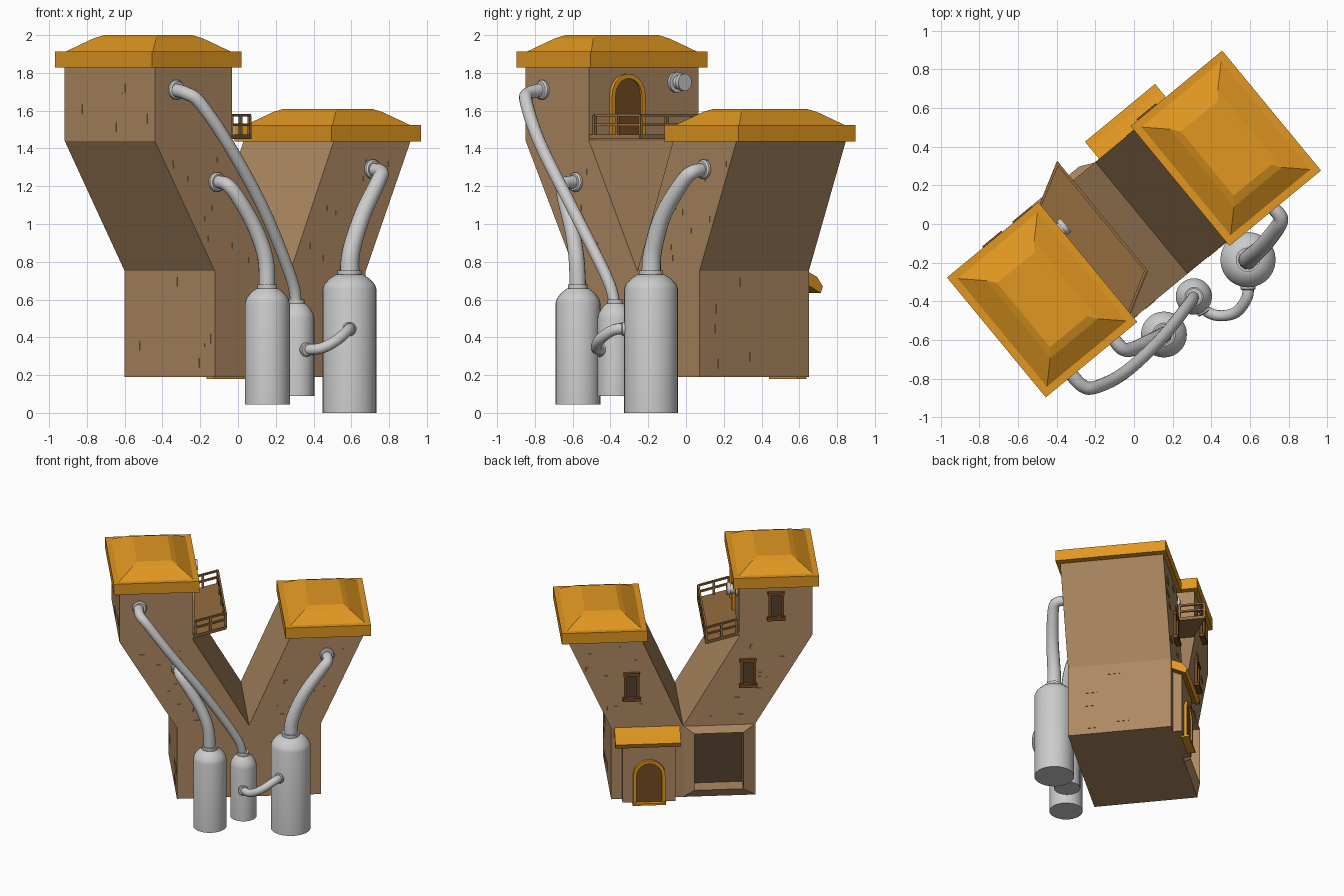
import bpy, bmesh, math, random
from mathutils import Vector, Matrix

if "Cube" in bpy.data.objects:
    bpy.data.objects.remove(bpy.data.objects["Cube"])

random.seed(4)
TURN = Matrix.Rotation(math.radians(39.5), 4, 'Z')   # the house stands turned on the grid


def mat(name, col):
    m = bpy.data.materials.new(name)
    m.diffuse_color = (*col, 1)
    m.use_nodes = True
    m.node_tree.nodes["Principled BSDF"].inputs["Base Color"].default_value = m.diffuse_color
    return m


STONE = mat("stone", (0.42, 0.25, 0.12))
ORANGE = mat("orange_tile", (0.75, 0.31, 0.015))
WOOD = mat("wood", (0.17, 0.07, 0.015))
RAIL = mat("rail_wood", (0.30, 0.15, 0.05))
DARK = mat("dark_inside", (0.09, 0.05, 0.025))


def finish(name, bm, material=None, turn=True, smooth=False):
    bmesh.ops.recalc_face_normals(bm, faces=bm.faces)
    if turn:
        bm.transform(TURN)
    me = bpy.data.meshes.new(name)
    bm.to_mesh(me)
    bm.free()
    ob = bpy.data.objects.new(name, me)
    bpy.context.collection.objects.link(ob)
    if material:
        me.materials.append(material)
    if smooth:
        bpy.ops.object.select_all(action='DESELECT')
        bpy.context.view_layer.objects.active = ob
        ob.select_set(True)
        bpy.ops.object.shade_smooth_by_angle(angle=math.radians(35))
    return ob


def loft(name, rings, material=None, caps=(True, True), closed=False, **kw):
    """Skin a list of equal-length point rings."""
    bm = bmesh.new()
    vs = [[bm.verts.new(p) for p in r] for r in rings]
    pairs = list(zip(vs, vs[1:])) + ([(vs[-1], vs[0])] if closed else [])
    n = len(vs[0])
    for a, b in pairs:
        for i in range(n):
            j = (i + 1) % n
            bm.faces.new((a[i], a[j], b[j], b[i]))
    if not closed:
        if caps[0]:
            bm.faces.new(vs[0])
        if caps[1]:
            bm.faces.new(vs[-1])
    return finish(name, bm, material, **kw)


def rect(u, v, z, hu, hv):
    return [(u - hu, v - hv, z), (u + hu, v - hv, z), (u + hu, v + hv, z), (u - hu, v + hv, z)]


def box(name, lo, hi, material=None):
    c = [(a + b) / 2 for a, b in zip(lo, hi)]
    h = [(b - a) / 2 for a, b in zip(lo, hi)]
    return loft(name, [rect(c[0], c[1], z, h[0], h[1]) for z in (lo[2], hi[2])], material)


def beam(name, a, b, r, material):
    a, b = Vector(a), Vector(b)
    d = (b - a).normalized()
    s = d.cross(Vector((0, 0, 1)) if abs(d.z) < .9 else Vector((1, 0, 0))).normalized()
    t = d.cross(s)
    return loft(name, [[p + s * x * r + t * y * r for x, y in ((-1, -1), (1, -1), (1, 1), (-1, 1))]
                       for p in (a, b)], material)


# Y-shaped body
D = 0.375
outline = [(-.468, .19), (.567, .19), (.567, .75), (.88, 1.45), (.352, 1.45), (.05, .75),
           (-.352, 1.44), (-.352, 1.84), (-.88, 1.84), (-.88, 1.44), (-.468, .75)]
body = loft("y_tower_body", [[(u, v, z) for u, z in outline] for v in (-D, D)], STONE)

# Large recessed window at the back
cut = box("window_cutter", (-.38, .28, .255), (-.03, .6, .70))
cut.hide_render = True
bo = body.modifiers.new("recess", 'BOOLEAN')
bo.object, bo.operation, bo.solver = cut, 'DIFFERENCE', 'EXACT'
bpy.context.view_layer.objects.active = body
bpy.ops.object.modifier_apply(modifier="recess")
bpy.data.objects.remove(cut)


def upright(u0, u1, z0, z1, v):
    return [(u0, v, z0), (u1, v, z0), (u1, v, z1), (u0, v, z1)]


loft("big_window_frame", [upright(-.468, .05, .19, .75, D - .002), upright(-.38, -.03, .255, .70, .41),
                          upright(-.38, -.03, .255, .70, .36)], STONE, caps=(False, False))
box("big_window_back", (-.379, .281, .256), (-.031, .287, .699), DARK)


# Roofs: overhanging band and hipped cap
def roof(name, u, z):
    loft(name + "_band", [rect(u, 0, z, .307, .402), rect(u, 0, z + .085, .307, .402)], ORANGE)
    loft(name + "_cap", [rect(u, 0, z + .08, .275, .37), rect(u, 0, z + .155, .16, .26),
                         rect(u, 0, z + .172, .125, .215)], ORANGE)


roof("left_roof", -.616, 1.828)
roof("right_roof", .616, 1.438)

# Door annex with lean-to roof
box("door_annex", (.11, .36, .19), (.49, .44, .69), STONE)
loft("annex_roof", [[(u, .36, .69), (u, .475, .635), (u, .49, .67), (u, .45, .72), (u, .36, .76)]
                    for u in (.075, .545)], ORANGE)


# Arched doors: trim ring and panel, placed on a wall by side and normal directions
def arch(o, side, nrm, w, h, depth, foot=0):
    pts = [(-w, foot), (w, foot)]
    pts += [(w * math.cos(t), h - w + w * math.sin(t)) for t in [math.pi * i / 10 for i in range(11)]]
    return [o + side * x + Vector((0, 0, y)) + nrm * depth for x, y in pts]


def door(name, o, side, nrm):
    o, side, nrm = Vector(o), Vector(side), Vector(nrm)
    loft(name + "_trim", [arch(o, side, nrm, .115, .34, -.01), arch(o, side, nrm, .115, .34, .022),
                          arch(o, side, nrm, .09, .315, .022), arch(o, side, nrm, .09, .315, -.01)],
         ORANGE, closed=True)
    loft(name + "_panel", [arch(o, side, nrm, .095, .318, d) for d in (-.01, .01)], WOOD)


door("ground_door", (.30, .44, .185), (1, 0, 0), (0, 1, 0))
door("balcony_door", (-.352, -.12, 1.455), (0, 1, 0), (1, 0, 0))
box("door_step", (.18, .42, .18), (.42, .48, .195), ORANGE)

# Small back windows
for i, (u, z) in enumerate([(-.617, 1.68), (-.415, 1.16), (.42, 1.08)]):
    box(f"window_pane_{i}", (u - .04, .36, z - .09), (u + .04, .382, z + .09), DARK)
    for s in (-1, 1):
        box(f"window_jamb_{i}_{s}", (u + s * .045 - .01, .36, z - .09), (u + s * .045 + .01, .395, z + .09), WOOD)
    box(f"window_head_{i}", (u - .06, .36, z + .085), (u + .06, .40, z + .108), WOOD)
    box(f"window_sill_{i}", (u - .065, .36, z - .11), (u + .065, .41, z - .085), WOOD)

# Skewed balcony with rails on three sides
deck = [(-.36, -.375), (-.10, -.235), (-.10, .505), (-.36, .365)]
loft("balcony_floor", [[(u, v, z) for u, v in deck] for z in (1.45, 1.475)], RAIL)
path = [Vector((-.335, -.35, 0)), Vector((-.106, -.225, 0)), Vector((-.106, .493, 0)), Vector((-.335, .37, 0))]
for i, (a, b) in enumerate(zip(path, path[1:])):
    for z in (1.525, 1.575):
        beam(f"balcony_rail_{i}_{z}", a + Vector((0, 0, z)), b + Vector((0, 0, z)), .007, RAIL)
    n = 4 if i == 1 else 2
    for k in range(n + 1):
        p = a.lerp(b, k / n)
        beam(f"balcony_post_{i}_{k}", p + Vector((0, 0, 1.46)), p + Vector((0, 0, 1.575)), .008, RAIL)

# Shallow scattered bricks on the front, back and end walls
for i in range(44):
    s = (-1, 1)[i % 2]
    z = random.uniform(.78, 1.38)
    t = (z - .75) / .69
    if i % 4 < 2:
        u = random.uniform(-.468 - .412 * t + .05, .05 - .402 * t - .07)
    else:
        u = random.uniform(.05 + .302 * t + .07, .567 + .313 * t - .05)
    box(f"brick_{i}", (u - .035, s * D - .003, z - .015), (u + .035, s * D + .003, z + .015), STONE)
for i in range(16):
    u = (-.468, .567, -.88)[i % 3]
    z = random.uniform(1.5, 1.78) if u == -.88 else random.uniform(.24, .70)
    v = random.uniform(-.3, .3)
    box(f"end_brick_{i}", (u - .003, v - .05, z - .025), (u + .003, v + .05, z + .025), STONE)


# Grey tanks (world coordinates)
def ring(x, y, r, z, n=28):
    return [(x + r * math.cos(math.tau * i / n), y + r * math.sin(math.tau * i / n), z) for i in range(n)]


def tank(name, x, y, r, z0, z1):
    prof = [(r, z0), (r, z1 - .09), (r * .94, z1 - .065), (r * .75, z1 - .035), (r * .5, z1 - .012),
            (r * .44, z1 - .012), (r * .44, z1 + .01)]
    loft(name, [ring(x, y, a, z) for a, z in prof], turn=False, smooth=True)


tank("large_tank", .59, -.185, .143, 0, .745)
tank("medium_tank", .155, -.572, .119, .045, .67)
tank("small_tank", .31, -.375, .094, .09, .59)


# Pipes: swept tubes with flared collars where they meet the wall
def pipe(name, pts, r0, r1):
    P = [Vector(p) for p in pts]
    Q = [2 * P[0] - P[1]] + P + [2 * P[-1] - P[-2]]
    line = []
    for i in range(1, len(Q) - 2):
        a, b, c, d = Q[i - 1:i + 3]
        for k in range(5):
            t = k / 5
            line.append(.5 * (2 * b + (c - a) * t + (2 * a - 5 * b + 4 * c - d) * t ** 2
                              + (3 * b - a - 3 * c + d) * t ** 3))
    line.append(P[-1])
    n = len(line)
    tang = [(line[min(i + 1, n - 1)] - line[max(i - 1, 0)]).normalized() for i in range(n)]
    side = tang[0].orthogonal().normalized()
    rings = []
    for i, (p, t) in enumerate(zip(line, tang)):
        side = (side - t * side.dot(t)).normalized()
        up = t.cross(side)
        r = r0 + (r1 - r0) * i / (n - 1)
        rings.append([p + (side * math.cos(q) + up * math.sin(q)) * r
                      for q in [math.tau * k / 14 for k in range(14)]])
    loft(name, rings, turn=False, smooth=True)


def stub(name, p, d, profile):
    bm = bmesh.new()
    rot = Vector((0, 0, 1)).rotation_difference(Vector(d)).to_matrix().to_4x4()
    vs = [[bm.verts.new(q) for q in ring(0, 0, r, z, 18)] for r, z in profile]
    for a, b in zip(vs, vs[1:]):
        for i in range(18):
            bm.faces.new((a[i], a[i - 1], b[i - 1], b[i]))
    bm.faces.new(vs[0])
    bm.faces.new(vs[-1])
    bm.transform(Matrix.Translation(p) @ rot)
    finish(name, bm, turn=False, smooth=True)


pipe("large_tank_pipe", [(.59, -.185, .73), (.60, -.175, .86), (.66, -.12, 1.05), (.74, -.02, 1.22),
                         (.758, .035, 1.275), (.70, .105, 1.29)], .052, .034)
pipe("medium_tank_pipe", [(.155, -.572, .65), (.145, -.58, .82), (.09, -.605, .98), (.0, -.645, 1.14),
                          (-.06, -.645, 1.21), (-.12, -.575, 1.225)], .044, .034)
pipe("small_tank_pipe", [(.31, -.375, .57), (.28, -.42, .72), (.135, -.60, 1.08), (-.05, -.77, 1.42),
                         (-.2, -.845, 1.64), (-.27, -.835, 1.69), (-.335, -.765, 1.71)], .03, .036)
pipe("tank_link_pipe", [(.59, -.30, .445), (.585, -.38, .44), (.53, -.455, .39), (.45, -.475, .345),
                        (.38, -.455, .335), (.33, -.40, .335)], .03, .028)
OUT = Vector((.636, -.772, 0))
collar = [(.052, -.01), (.052, .012), (.044, .022)]
for i, p in enumerate([(.71, .098, 1.29), (-.115, -.58, 1.222), (-.33, -.757, 1.71)]):
    stub(f"wall_collar_{i}", Vector(p), OUT, collar)
small = [(.038, -.02), (.038, .01), (.032, .015)]
stub("link_collar_large", Vector((.59, -.326, .445)), (0, -1, 0), small)
stub("link_collar_small", Vector((.36, -.45, .335)), (.5, -.86, 0), small)
# Capped vent beside the balcony door
stub("wall_vent", TURN @ Vector((-.355, .22, 1.75)), TURN.to_3x3() @ Vector((1, 0, 0)),
     [(.055, -.01), (.055, .02), (.036, .022), (.036, .055), (.046, .055), (.046, .08)])
